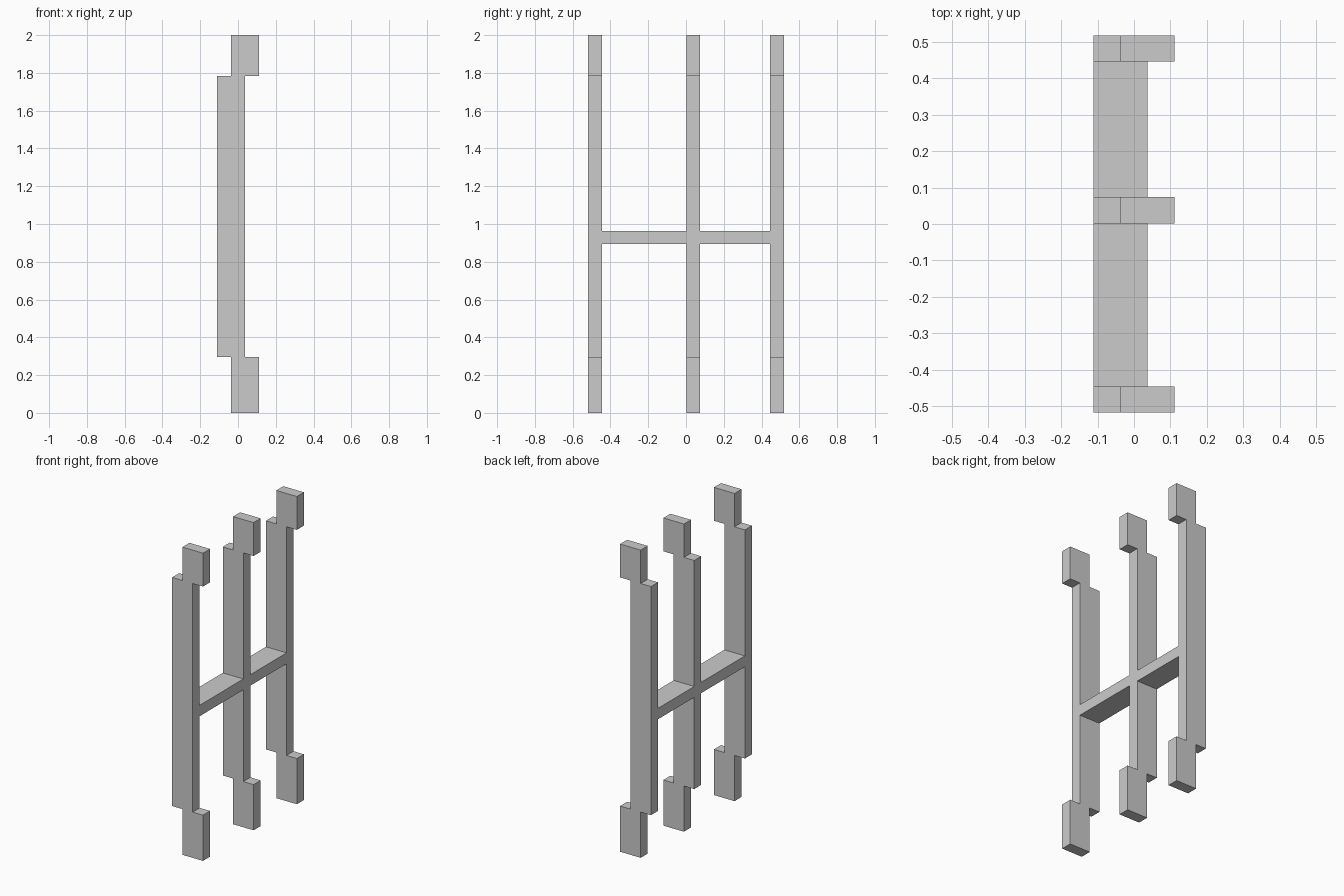
import bpy, bmesh

if "Cube" in bpy.data.objects:
    bpy.data.objects.remove(bpy.data.objects["Cube"])

W = 0.072                    # post thickness
B0, B1 = -0.111, 0.037       # depth range of post body and rails
E0, E1 = -0.037, 0.111       # depth range of the offset end blocks
Z0, Z1, TOP = 0.297, 1.783, 2.0


def extrude_profile(name, profile, y0, y1):
    """Extrude an x/z outline from y0 to y1."""
    bm = bmesh.new()
    face = bm.faces.new([bm.verts.new((x, y0, z)) for x, z in profile])
    ext = bmesh.ops.extrude_face_region(bm, geom=[face])
    verts = [g for g in ext["geom"] if isinstance(g, bmesh.types.BMVert)]
    bmesh.ops.translate(bm, verts=verts, vec=(0, y1 - y0, 0))
    bmesh.ops.recalc_face_normals(bm, faces=bm.faces)
    mesh = bpy.data.meshes.new(name)
    bm.to_mesh(mesh)
    bm.free()
    obj = bpy.data.objects.new(name, mesh)
    bpy.context.collection.objects.link(obj)
    return obj


# Posts: slim body with end blocks stepped forward at top and bottom
post_profile = [(E0, 0), (E1, 0), (E1, Z0), (B1, Z0), (B1, Z1), (E1, Z1),
                (E1, TOP), (E0, TOP), (E0, Z1), (B0, Z1), (B0, Z0), (E0, Z0)]
posts = {"left_post": -0.482, "middle_post": 0.038, "right_post": 0.482}
for name, y in posts.items():
    extrude_profile(name, post_profile, y - W / 2, y + W / 2)

# Cross rails fitted between neighbouring posts
rail_profile = [(B0, 0.893), (B1, 0.893), (B1, 0.964), (B0, 0.964)]
centres = list(posts.values())
for name, a, b in zip(("left_rail", "right_rail"), centres, centres[1:]):
    extrude_profile(name, rail_profile, a + W / 2, b - W / 2)
